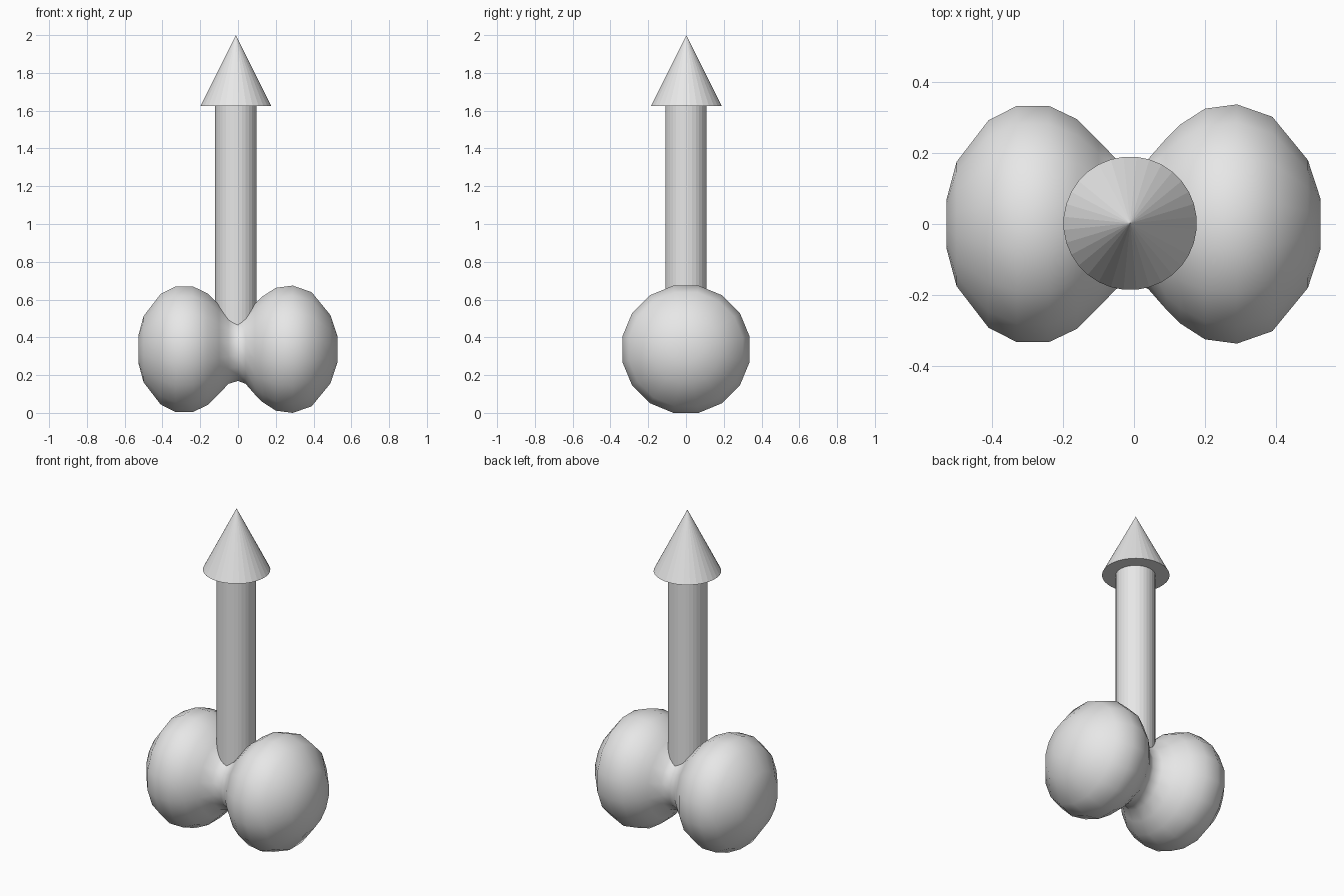
import bpy
import bmesh
from math import cos, sin, pi
from mathutils import Vector

cube = bpy.data.objects.get("Cube")
if cube:
    bpy.data.objects.remove(cube, do_unlink=True)

GREY = (0.8, 0.8, 0.8, 1)
grey = bpy.data.materials.new("plain grey")
grey.use_nodes = True
grey.diffuse_color = GREY
grey.node_tree.nodes["Principled BSDF"].inputs["Base Color"].default_value = GREY


def lathe(name, profile, origin, axis, sides, smooth=False):
    """Revolve (distance, radius) pairs about an axis; a zero radius makes a tip."""
    turn = Vector((0, 0, 1)).rotation_difference(Vector(axis))
    bm = bmesh.new()
    rings = []
    for dist, radius in profile:
        count = sides if radius else 1
        angles = [2 * pi * (i + 0.5) / sides for i in range(count)]
        rings.append([bm.verts.new(turn @ Vector((radius * cos(a), radius * sin(a), dist))
                                   + Vector(origin)) for a in angles])
    for low, high in zip(rings, rings[1:]):
        for i in range(sides):
            j = (i + 1) % sides
            if len(high) == 1:
                bm.faces.new((low[i], low[j], high[0]))
            else:
                bm.faces.new((low[i], low[j], high[j], high[i]))
    for ring in (rings[0], rings[-1]):
        if len(ring) > 1:
            bm.faces.new(ring)
    bmesh.ops.recalc_face_normals(bm, faces=bm.faces)
    for face in bm.faces:
        face.smooth = smooth
    mesh = bpy.data.meshes.new(name)
    bm.to_mesh(mesh)
    bm.free()
    mesh.materials.append(grey)
    obj = bpy.data.objects.new(name, mesh)
    bpy.context.collection.objects.link(obj)
    return obj


# Two rounded lobes joined by a narrow neck, turned about the x axis
SIDES = 16
lobes = [(-0.528, 0.07), (-0.5, 0.175), (-0.41, 0.292), (-0.33, 0.333), (-0.24, 0.333),
         (-0.16, 0.295), (-0.10, 0.235), (-0.05, 0.183), (0, 0.168), (0.04, 0.183),
         (0.09, 0.24), (0.13, 0.28), (0.20, 0.325), (0.29, 0.337), (0.39, 0.302),
         (0.49, 0.18), (0.526, 0.07)]
flat_fit = 1 / cos(pi / SIDES)
lathe("base_lobes", [(x, r * flat_fit) for x, r in lobes],
      (0, 0, 0.337), (1, 0, 0), SIDES, smooth=True)

# Upright shaft sunk into the neck, with a cone on top
lathe("shaft", [(0.36, 0.11), (1.63, 0.11)], (-0.011, 0, 0), (0, 0, 1), 32)
lathe("cone_tip", [(1.625, 0.188), (2, 0)], (-0.011, 0.002, 0), (0, 0, 1), 32)
